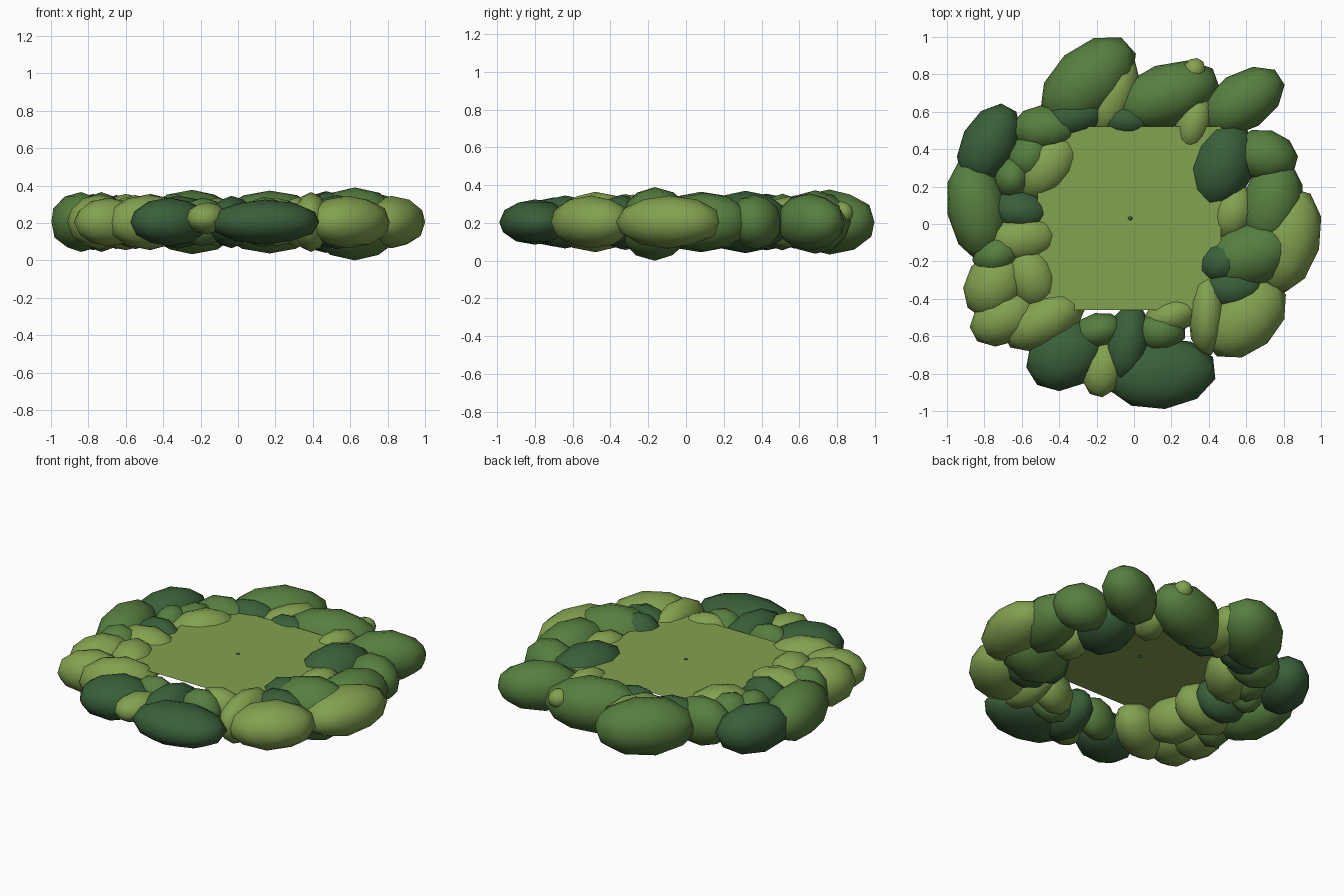
import bpy, bmesh, math
from mathutils import Matrix

if "Cube" in bpy.data.objects:
    bpy.data.objects.remove(bpy.data.objects["Cube"])


def material(name, rgb):
    m = bpy.data.materials.new(name)
    m.diffuse_color = (*rgb, 1)
    m.use_nodes = True
    m.node_tree.nodes["Principled BSDF"].inputs["Base Color"].default_value = m.diffuse_color
    return m


light = material("light leaf green", (0.225, 0.36, 0.08))
mid = material("mid leaf green", (0.095, 0.21, 0.05))
dark = material("dark leaf green", (0.042, 0.115, 0.042))


def bush(name, mat, x, y, length, width, height, turn=0, z=0.205):
    """Faceted, smooth-shaded ellipsoid, long axis turned about z."""
    bm = bmesh.new()
    bmesh.ops.create_icosphere(bm, subdivisions=2, radius=1)
    bm.transform(Matrix.Translation((x, y, z))
                 @ Matrix.Rotation(math.radians(turn), 4, 'Z')
                 @ Matrix.Diagonal((length, width, height, 1)))
    for f in bm.faces:
        f.smooth = True
    me = bpy.data.meshes.new(name)
    bm.to_mesh(me)
    bm.free()
    me.materials.append(mat)
    ob = bpy.data.objects.new(name, me)
    bpy.context.collection.objects.link(ob)


# flat lawn, laid across the inner shoulders of the bushes
LAWN_Z = 0.293
bm = bmesh.new()
bmesh.ops.create_grid(bm, x_segments=1, y_segments=1, size=0.49)
bm.transform(Matrix.Translation((-0.025, 0.03, LAWN_Z)))
me = bpy.data.meshes.new("lawn")
bm.to_mesh(me)
bm.free()
me.materials.append(light)
bpy.context.collection.objects.link(bpy.data.objects.new("lawn", me))

# tiny sprout at the lawn's centre
bush("centre_sprout", dark, -0.02, 0.03, 0.012, 0.01, 0.008, 0, LAWN_Z)

# back bushes
bush("back_bush_left", mid, -0.245, 0.76, 0.305, 0.19, 0.172, 42)
bush("back_bush_middle", mid, 0.17, 0.685, 0.30, 0.17, 0.168, 20)
bush("back_bush_right", mid, 0.58, 0.655, 0.25, 0.155, 0.15, 33)
bush("back_filler_light_right", light, 0.32, 0.54, 0.17, 0.10, 0.135, 75)
bush("back_tip_light", light, 0.32, 0.82, 0.07, 0.06, 0.06, 60, 0.255)
bush("back_filler_light_left", light, -0.11, 0.68, 0.23, 0.12, 0.13, 68)
bush("back_filler_dark", dark, -0.04, 0.56, 0.16, 0.10, 0.125)
bush("back_filler_dark_left", dark, -0.32, 0.58, 0.20, 0.12, 0.142, 15)

# right bushes
bush("right_bush_inner", dark, 0.47, 0.315, 0.25, 0.175, 0.165, 72)
bush("right_bush_upper", mid, 0.70, 0.365, 0.18, 0.14, 0.145, -15)
bush("right_bush_middle", mid, 0.735, 0.10, 0.25, 0.165, 0.155, 75)
bush("right_bush_outer", light, 0.82, -0.09, 0.29, 0.175, 0.14, 75)
bush("right_bush_large", mid, 0.625, -0.165, 0.265, 0.185, 0.195, 20, 0.195)
bush("right_filler_dark_inner", dark, 0.48, -0.205, 0.15, 0.12, 0.163, 20)
bush("right_filler_dark_lower", dark, 0.53, -0.34, 0.18, 0.13, 0.145)
bush("right_filler_light", light, 0.53, 0.06, 0.16, 0.12, 0.13, 70)

# front bushes
bush("front_bush_corner", light, 0.59, -0.50, 0.26, 0.185, 0.14, 42)
bush("front_bush_upright", light, 0.39, -0.48, 0.23, 0.10, 0.16, 88)
bush("front_filler_light", light, 0.20, -0.49, 0.16, 0.10, 0.13, 20)
bush("front_filler_mid_right", mid, 0.14, -0.575, 0.14, 0.11, 0.135)
bush("front_filler_dark", dark, -0.035, -0.64, 0.22, 0.12, 0.14, 80)
bush("front_bush_large", dark, 0.145, -0.80, 0.30, 0.19, 0.12, 6)
bush("front_filler_mid_left", mid, -0.19, -0.57, 0.14, 0.095, 0.13, 12)
bush("front_gap_light", light, -0.165, -0.775, 0.155, 0.11, 0.085, 75, 0.225)
bush("front_bush_left", dark, -0.365, -0.70, 0.225, 0.18, 0.13, 32)

# left bushes
bush("left_bush_front", light, -0.48, -0.515, 0.24, 0.14, 0.148, 28)
bush("left_bush_front_outer", light, -0.69, -0.50, 0.20, 0.14, 0.13, 28)
bush("left_bush_light", light, -0.74, -0.32, 0.20, 0.16, 0.148, 55)
bush("left_bush_light_inner", light, -0.55, -0.28, 0.19, 0.145, 0.145, 110)
bush("left_filler_light", light, -0.60, -0.08, 0.215, 0.14, 0.15, 8)
bush("left_filler_mid", mid, -0.73, -0.165, 0.14, 0.11, 0.16, 25)
bush("left_bush_large", mid, -0.84, 0.08, 0.285, 0.16, 0.16, 100)
bush("left_bush_back", dark, -0.775, 0.425, 0.235, 0.15, 0.15, 62)
bush("left_filler_dark", dark, -0.61, 0.07, 0.17, 0.115, 0.145, -8)
bush("left_filler_mid_small", mid, -0.65, 0.25, 0.12, 0.10, 0.145, 80)
bush("left_bush_light_back", light, -0.46, 0.31, 0.22, 0.145, 0.145, 50)
bush("left_bush_mid_back", mid, -0.47, 0.51, 0.19, 0.13, 0.15, 5)
bush("left_filler_mid_back", mid, -0.56, 0.36, 0.14, 0.12, 0.142, 60)
